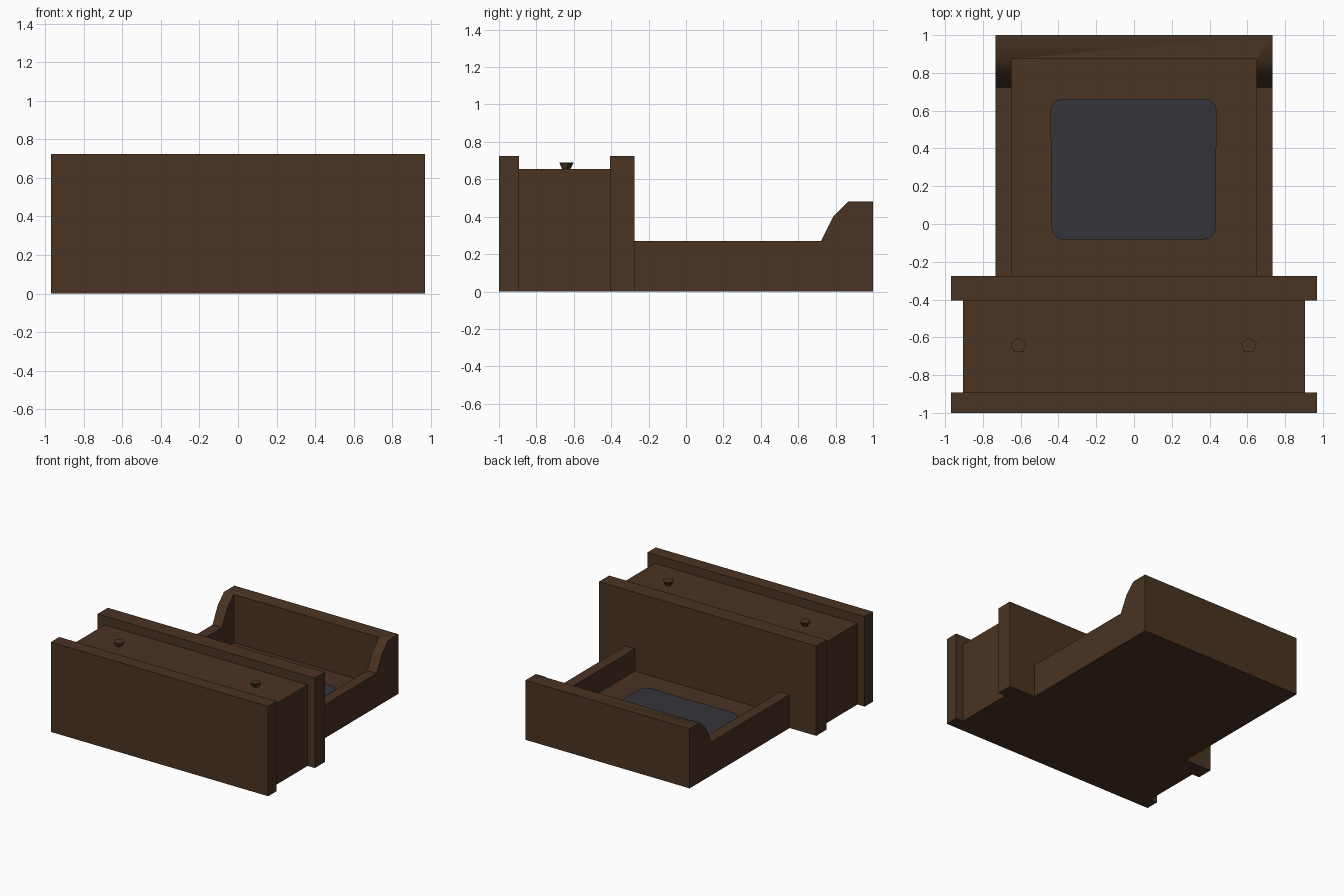
import bpy, bmesh, math

if "Cube" in bpy.data.objects:
    bpy.data.objects.remove(bpy.data.objects["Cube"])


def material(name, rgb):
    m = bpy.data.materials.new(name)
    m.diffuse_color = (*rgb, 1.0)
    m.use_nodes = True
    m.node_tree.nodes["Principled BSDF"].inputs["Base Color"].default_value = m.diffuse_color
    return m


WOOD = material("dark_brown_wood", (0.067, 0.033, 0.016))
SLATE = material("slate_grey", (0.036, 0.034, 0.044))


def finish(name, bm, mat):
    bmesh.ops.recalc_face_normals(bm, faces=bm.faces)
    me = bpy.data.meshes.new(name)
    bm.to_mesh(me)
    bm.free()
    me.materials.append(mat)
    ob = bpy.data.objects.new(name, me)
    bpy.context.collection.objects.link(ob)
    return ob


def extrude_outline(name, points, offset, mat):
    """Fill a planar outline and push it along the offset vector."""
    bm = bmesh.new()
    face = bm.faces.new([bm.verts.new(p) for p in points])
    new = bmesh.ops.extrude_face_region(bm, geom=[face])["geom"]
    verts = [v for v in new if isinstance(v, bmesh.types.BMVert)]
    bmesh.ops.translate(bm, verts=verts, vec=offset)
    return finish(name, bm, mat)


def block(name, half_x, y0, y1, z0, z1, mat=WOOD):
    pts = [(-half_x, y0, z0), (half_x, y0, z0), (half_x, y1, z0), (-half_x, y1, z0)]
    return extrude_outline(name, pts, (0, 0, z1 - z0), mat)


# Cabinet: two end boards with a lower box between them
block("front_board", 0.97, -1.0, -0.893, 0, 0.725)
block("middle_box", 0.905, -0.893, -0.405, 0, 0.655)
block("rear_board", 0.97, -0.405, -0.275, 0, 0.725)

# Tray: side profile across the full width, hollowed from above
profile = [(-0.275, 0), (1.0, 0), (1.0, 0.48), (0.867, 0.48),
           (0.787, 0.40), (0.722, 0.27), (-0.275, 0.27)]
tray = extrude_outline("tray", [(-0.733, y, z) for y, z in profile], (1.466, 0, 0), WOOD)
cutter = block("tray_cutter", 0.648, -0.5, 0.874, 0.09, 1.0)
cutter.hide_render = True
cut = tray.modifiers.new("hollow", "BOOLEAN")
cut.operation = "DIFFERENCE"
cut.object = cutter
cut.solver = "EXACT"
bpy.context.view_layer.objects.active = tray
tray.select_set(True)
bpy.ops.object.modifier_apply(modifier="hollow")
bpy.data.objects.remove(cutter)
bpy.ops.object.shade_smooth_by_angle(angle=math.radians(50))

# Rounded, slightly uneven dark panel on the tray floor
outline = []
for cx, cy, start in ((0.375, 0.60, 0), (-0.38, 0.60, 90), (-0.375, -0.02, 180), (0.37, -0.02, 270)):
    for i in range(5):
        a = math.radians(start + i * 22.5)
        outline.append((cx + 0.062 * math.cos(a), cy + 0.062 * math.sin(a), 0.09))
extrude_outline("floor_panel", outline, (0, 0, 0.009), SLATE)

# Five-sided flared pegs on the box top
for side, x in (("left", -0.612), ("right", 0.608)):
    bm = bmesh.new()
    bmesh.ops.create_cone(bm, cap_ends=True, segments=5, radius1=0.022, radius2=0.043, depth=0.04)
    for v in bm.verts:
        px, py = v.co.x, v.co.y
        r, a = math.hypot(px, py), math.atan2(py, px)
        step = math.radians(72)
        a = math.pi / 2 + round((a - math.pi / 2) / step) * step  # one corner points back
        v.co = (x + r * math.cos(a), -0.643 + r * math.sin(a), v.co.z + 0.67)
    finish(side + "_peg", bm, WOOD)
